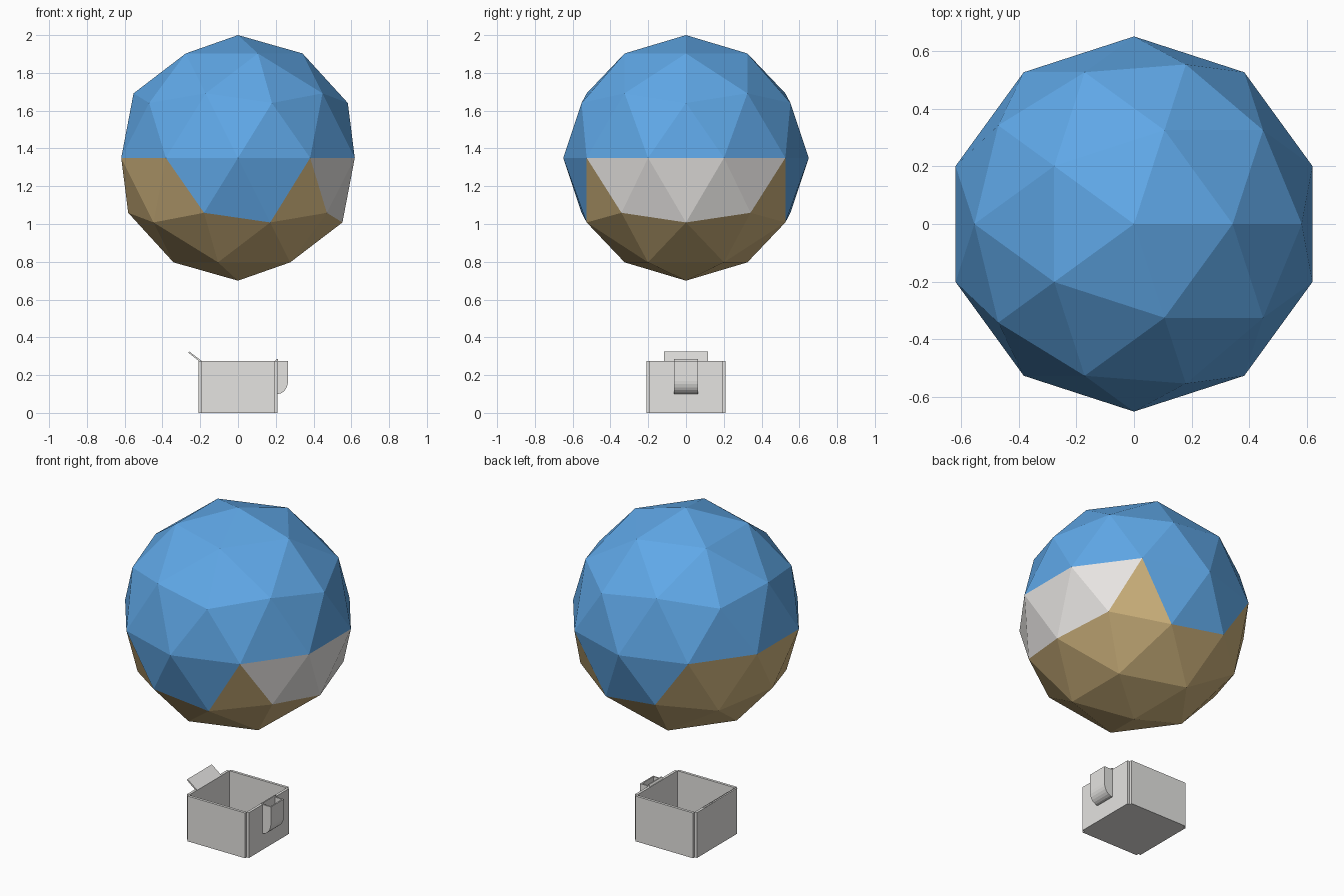
import bpy, bmesh, math
from mathutils import Matrix, Vector

if "Cube" in bpy.data.objects:
    bpy.data.objects.remove(bpy.data.objects["Cube"])


def material(name, rgb):
    m = bpy.data.materials.new(name)
    m.diffuse_color = (*rgb, 1)
    m.use_nodes = True
    m.node_tree.nodes["Principled BSDF"].inputs["Base Color"].default_value = m.diffuse_color
    return m


BLUE = material("sky blue", (0.115, 0.39, 0.80))
TAN = material("tan", (0.62, 0.45, 0.205))
WHITE = material("off white", (0.80, 0.78, 0.76))
GREY = material("basket grey", (0.78, 0.77, 0.75))


def finish(bm, name, *mats):
    bmesh.ops.recalc_face_normals(bm, faces=bm.faces[:])
    me = bpy.data.meshes.new(name)
    bm.to_mesh(me)
    bm.free()
    for m in mats:
        me.materials.append(m)
    ob = bpy.data.objects.new(name, me)
    bpy.context.collection.objects.link(ob)
    return ob


def box(name, lo, hi):
    bm = bmesh.new()
    lo, hi = Vector(lo), Vector(hi)
    bmesh.ops.create_cube(bm, size=1, matrix=Matrix.Translation((lo + hi) / 2)
                          @ Matrix.Diagonal((*(hi - lo), 1)))
    return finish(bm, name, GREY)


def extrude_xz(name, pts, y0, y1):
    """Extrude a closed x-z profile along y."""
    bm = bmesh.new()
    face = bm.faces.new([bm.verts.new((x, y0, z)) for x, z in pts])
    new = bmesh.ops.extrude_face_region(bm, geom=[face])["geom"]
    verts = [v for v in new if isinstance(v, bmesh.types.BMVert)]
    bmesh.ops.translate(bm, verts=verts, vec=(0, y1 - y0, 0))
    return finish(bm, name, GREY)


# Balloon: low-poly ball, coloured by height and heading
R, CZ = 0.65, 1.35
bm = bmesh.new()
bmesh.ops.create_icosphere(bm, subdivisions=2, radius=R)
for f in bm.faces:
    c = f.calc_center_median()
    heading = abs(math.degrees(math.atan2(c.y, c.x)))
    in_band = min(v.co.z for v in f.verts) > -0.36
    if c.z > 0:
        f.material_index = 0
    elif in_band and heading < 45:
        f.material_index = 2
    elif in_band and 63 < heading < 117:
        f.material_index = 0
    else:
        f.material_index = 1
bmesh.ops.translate(bm, verts=bm.verts[:], vec=(0, 0, CZ))
finish(bm, "balloon", BLUE, TAN, WHITE)

# Basket: floor and four wall panels that meet at notched corners
I, O, H = 0.193, 0.209, 0.275
box("basket_floor", (-I, -I, 0), (I, I, 0.016))
for s, side in ((-1, "front"), (1, "back")):
    a, b = sorted((s * I, s * O))
    box("basket_wall_" + side, (-I, a, 0), (I, b, H))
for s, side in ((-1, "left"), (1, "right")):
    a, b = sorted((s * I, s * O))
    box("basket_wall_" + side, (a, -I, 0), (b, I, H))

# Tilted flap on the left wall
extrude_xz("flap", [(-0.192, 0.275), (-0.258, 0.325), (-0.263, 0.319), (-0.204, 0.272)],
           -0.117, 0.117)

# Open pocket on the right wall: curved front, side cheeks, back plate
def curve(x, r_x, r_z):
    return [(0.209 + r_x * math.sin(t), 0.17 - r_z * math.cos(t))
            for t in (math.radians(a) for a in range(0, 91, 15))]


W, T = 0.063, 0.008
outer = curve(0, 0.056, 0.07) + [(0.265, H)]
inner = curve(0, 0.056 - T, 0.07 - T) + [(0.265 - T, H)]
extrude_xz("pocket_front", outer + inner[::-1], -W, W)
for s, side in ((-1, "front"), (1, "back")):
    y0, y1 = sorted((s * W, s * (W - T)))
    extrude_xz("pocket_cheek_" + side, outer + [(0.209, H)], y0, y1)
extrude_xz("pocket_back_plate", [(0.197, H), (0.204, 0.285), (0.211, 0.285), (0.211, 0.1), (0.197, 0.1)],
           -W, W)
